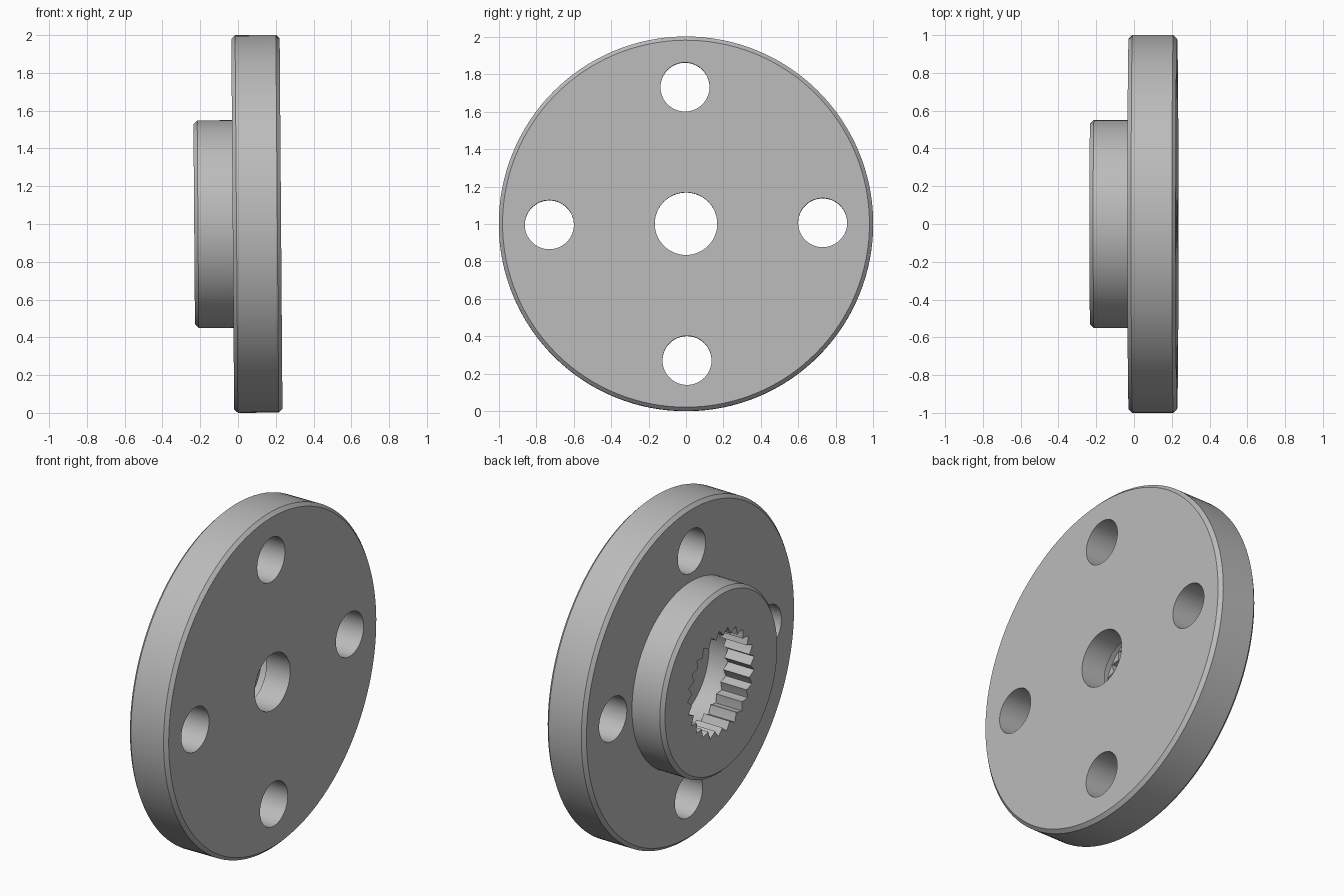
import bpy, bmesh, math
from mathutils import Matrix, Vector

if "Cube" in bpy.data.objects:
    bpy.data.objects.remove(bpy.data.objects["Cube"])

metal = bpy.data.materials.new("satin_grey")
metal.use_nodes = True
grey = (0.5, 0.5, 0.5, 1)
metal.diffuse_color = grey
metal.node_tree.nodes["Principled BSDF"].inputs["Base Color"].default_value = grey

TILT = 0.0075                      # the disc leans and turns very slightly
HUB_END, FLANGE_BACK, FLANGE_FRONT = -0.232, -0.028, 0.228
TEETH = 25


def lathe(name, profile, sides, wobble=None):
    """Closed solid round the x axis from (x, radius) pairs."""
    bm = bmesh.new()
    rings = []
    for x, r in profile:
        ring = []
        for i in range(sides):
            a = math.tau * i / sides
            rr = r - (wobble(i) if wobble else 0)
            ring.append(bm.verts.new((x, rr * math.cos(a), rr * math.sin(a))))
        rings.append(ring)
    for low, high in zip(rings, rings[1:]):
        for i in range(sides):
            j = (i + 1) % sides
            bm.faces.new((low[i], low[j], high[j], high[i]))
    bm.faces.new(rings[0])
    bm.faces.new(rings[-1])
    bmesh.ops.recalc_face_normals(bm, faces=bm.faces)
    mesh = bpy.data.meshes.new(name)
    bm.to_mesh(mesh)
    bm.free()
    ob = bpy.data.objects.new(name, mesh)
    bpy.context.collection.objects.link(ob)
    return ob


def drill(body, cutter):
    cutter.hide_render = True
    mod = body.modifiers.new("cut", "BOOLEAN")
    mod.operation, mod.solver, mod.object = "DIFFERENCE", "EXACT", cutter
    bpy.context.view_layer.update()
    graph = bpy.context.evaluated_depsgraph_get()
    result = bpy.data.meshes.new_from_object(body.evaluated_get(graph))
    body.modifiers.clear()
    body.data = result
    bpy.data.objects.remove(cutter)


# Flange and hub with chamfered rims
c = 0.02
body = lathe("flanged_hub", [
    (HUB_END, 0.55 - c), (HUB_END + c, 0.55), (FLANGE_BACK, 0.55),
    (FLANGE_BACK, 1 - c), (FLANGE_BACK + c, 1),
    (FLANGE_FRONT - c, 1), (FLANGE_FRONT, 1 - c)], 128)

# Toothed socket in the hub, smooth relief behind it, and the screw hole
drill(body, lathe("socket_cutter", [(-0.4, 0.315), (-0.03, 0.315)], TEETH * 4,
                  lambda i: (0, 0.02, 0.04, 0.02)[i % 4]))
drill(body, lathe("relief_cutter", [(-0.06, 0.317), (0.07, 0.317)], 96))
drill(body, lathe("screw_cutter", [(-0.1, 0.167), (0.4, 0.167)], 64))

# Four mounting holes
for k in range(4):
    cutter = lathe("mount_cutter", [(-0.4, 0.131), (0.4, 0.131)], 64)
    cutter.data.transform(Matrix.Rotation(k * math.pi / 2, 4, "X")
                          @ Matrix.Translation(Vector((0, 0.73, 0))))
    drill(body, cutter)

body.data.transform(Matrix.Translation((0, 0, 1))
                    @ Matrix.Rotation(-TILT, 4, "Y")
                    @ Matrix.Rotation(TILT, 4, "X"))
body.data.materials.clear()
body.data.materials.append(metal)

bpy.ops.object.select_all(action="DESELECT")
body.select_set(True)
bpy.context.view_layer.objects.active = body
bpy.ops.object.shade_smooth_by_angle(angle=math.radians(25))
